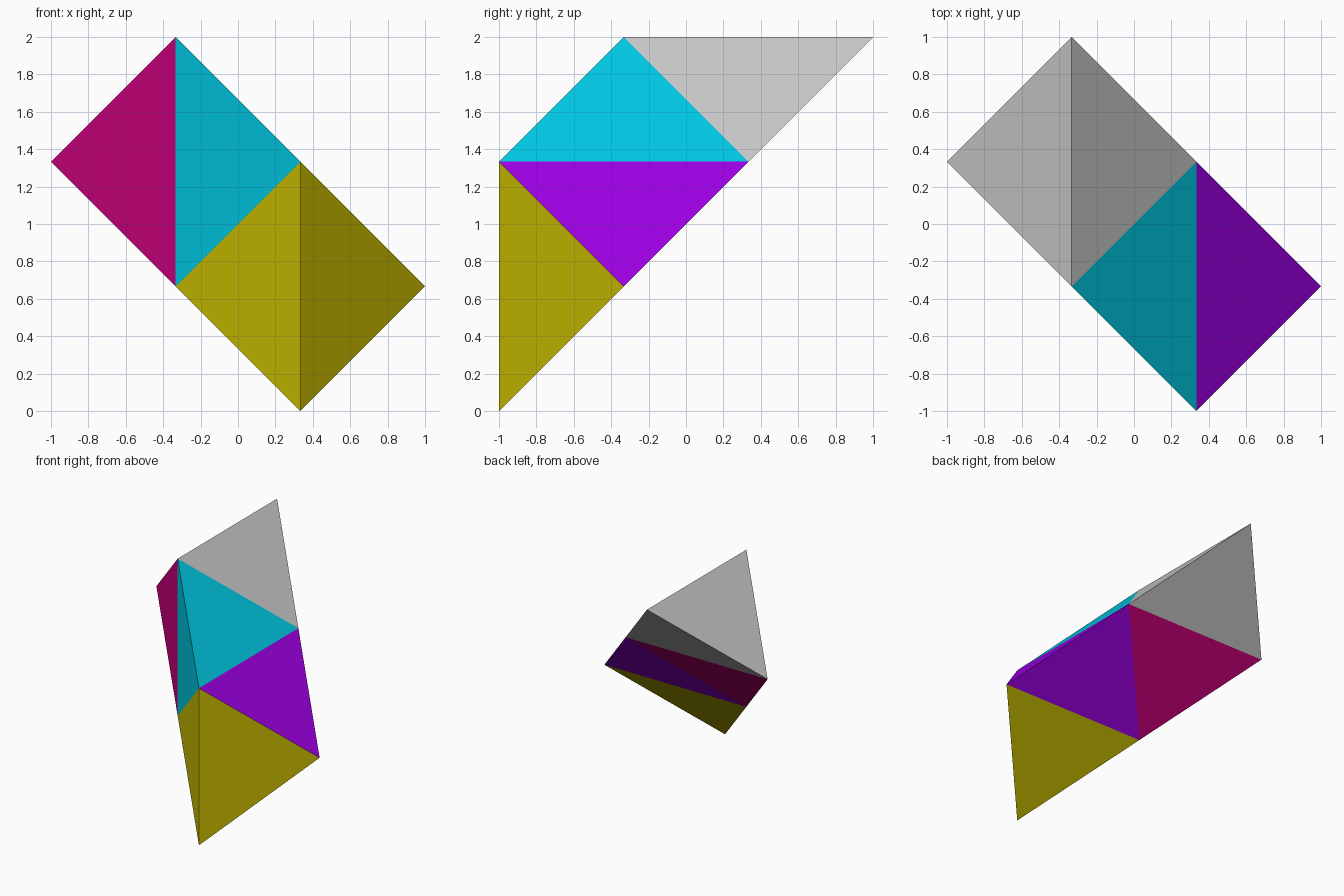
import bpy
import bmesh
from mathutils import Vector

if "Cube" in bpy.data.objects:
    bpy.data.objects.remove(bpy.data.objects["Cube"])

# Helical strip of points: three diagonal steps repeated
S = 2 / 3
STEPS = [Vector((-S, -S, -S)), Vector((S, -S, S)), Vector((S, S, -S))]
points = [Vector((-1 / 3, 1, 2))]
for i in range(7):
    points.append(points[-1] + STEPS[i % 3])


def tetrahedron(name, corners, color):
    bm = bmesh.new()
    verts = [bm.verts.new(c) for c in corners]
    bmesh.ops.convex_hull(bm, input=verts)
    bmesh.ops.recalc_face_normals(bm, faces=bm.faces)
    mesh = bpy.data.meshes.new(name)
    bm.to_mesh(mesh)
    bm.free()
    if color:
        mat = bpy.data.materials.new(name + "_color")
        mat.diffuse_color = (*color, 1)
        mat.use_nodes = True
        mat.node_tree.nodes["Principled BSDF"].inputs["Base Color"].default_value = mat.diffuse_color
        mesh.materials.append(mat)
    obj = bpy.data.objects.new(name, mesh)
    bpy.context.collection.objects.link(obj)


# Every four consecutive points make one tetrahedron, from top to bottom
PARTS = [
    ("grey_tetrahedron", None),
    ("magenta_tetrahedron", (0.62, 0.0, 0.21)),
    ("cyan_tetrahedron", (0.0, 0.6, 0.8)),
    ("purple_tetrahedron", (0.35, 0.0, 0.8)),
    ("yellow_tetrahedron", (0.6, 0.52, 0.0)),
]
for i, (name, color) in enumerate(PARTS):
    tetrahedron(name, points[i:i + 4], color)
